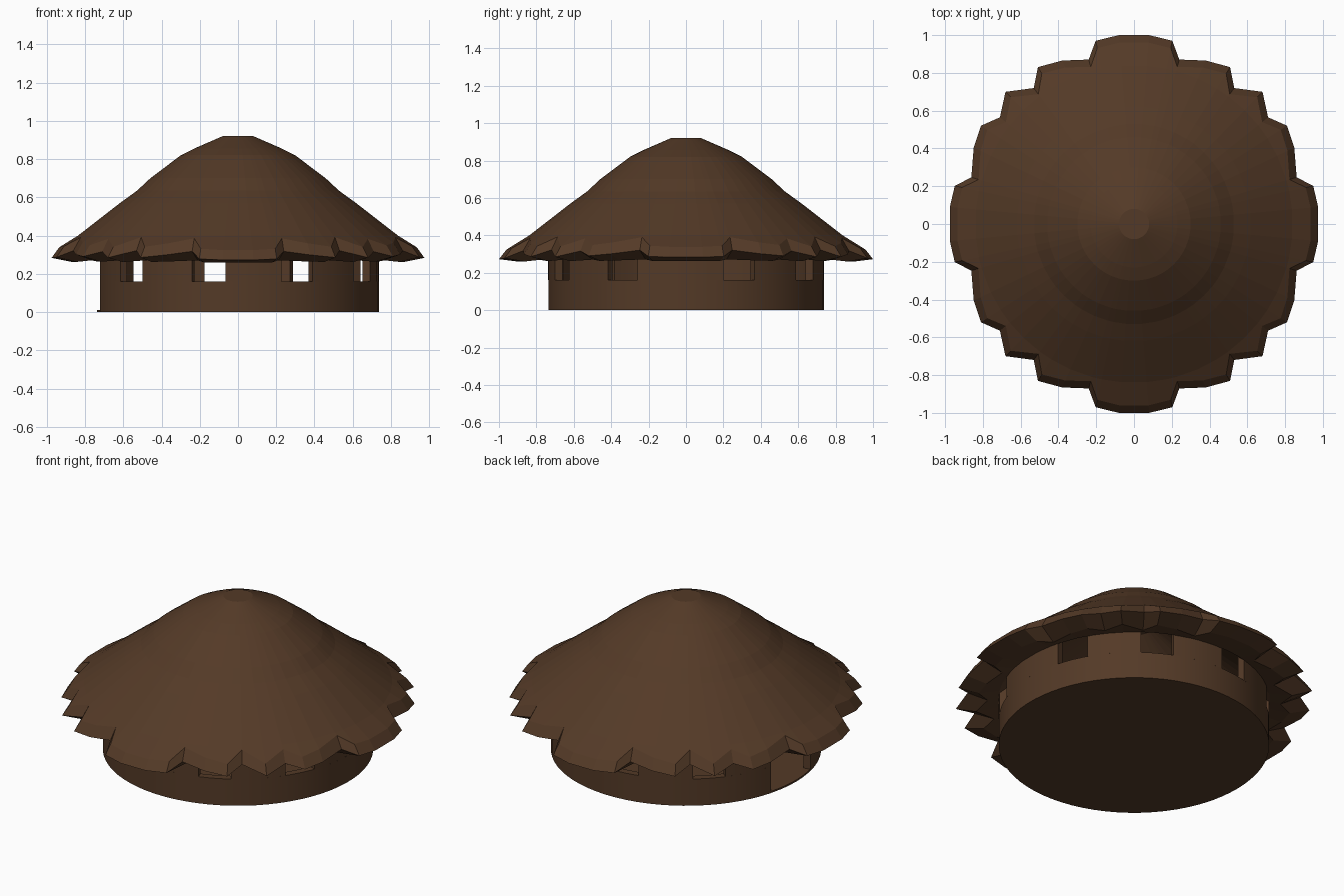
import bpy, bmesh, math

if "Cube" in bpy.data.objects:
    bpy.data.objects.remove(bpy.data.objects["Cube"])

brown = bpy.data.materials.new("dark_brown_thatch")
brown.diffuse_color = (0.088, 0.042, 0.020, 1)
brown.use_nodes = True
brown.node_tree.nodes["Principled BSDF"].inputs["Base Color"].default_value = brown.diffuse_color


def finish(name, bm):
    bmesh.ops.recalc_face_normals(bm, faces=bm.faces[:])
    me = bpy.data.meshes.new(name)
    bm.to_mesh(me)
    bm.free()
    me.materials.append(brown)
    ob = bpy.data.objects.new(name, me)
    bpy.context.collection.objects.link(ob)
    return ob


def polar(r, deg, z):
    a = math.radians(deg)
    return (r * math.cos(a), r * math.sin(a), z)


def curved_block(bm, a0, a1, z0, z1, r0=0.695, r1=0.737):
    """Closed piece of ring wall between two angles and two heights."""
    n = max(2, round((a1 - a0) / 5))
    rows = []
    for i in range(n + 1):
        a = a0 + (a1 - a0) * i / n
        rows.append([bm.verts.new(polar(r, a, z))
                     for r, z in ((r0, z0), (r1, z0), (r1, z1), (r0, z1))])
    for p, q in zip(rows, rows[1:]):
        for k in range(4):
            bm.faces.new((p[k], p[(k + 1) % 4], q[(k + 1) % 4], q[k]))
    bm.faces.new(rows[0])
    bm.faces.new(rows[-1])


# Round wall: low band with a door gap, then posts between the windows
DOOR, DOOR_HALF, WIN_HALF = 178, 14, 7
windows = [-139.6, -102, -65, -27.5, 22.8, 60, 97.5, 135]
bm = bmesh.new()
curved_block(bm, DOOR - 360 + DOOR_HALF, DOOR - DOOR_HALF, 0, 0.16)
edges = [DOOR - 360 + DOOR_HALF]
for w in windows:
    edges += [w - WIN_HALF, w + WIN_HALF]
edges.append(DOOR - DOOR_HALF)
for a0, a1 in zip(edges[::2], edges[1::2]):
    curved_block(bm, a0, a1, 0.16, 0.32)
wall = finish("round_wall", bm)

# Floor disc
bm = bmesh.new()
bmesh.ops.create_cone(bm, cap_ends=True, segments=72, radius1=0.736,
                      radius2=0.736, depth=0.01)
bmesh.ops.translate(bm, verts=bm.verts[:], vec=(0, 0, 0.005))
floor = finish("floor", bm)

for ob in (wall, floor):
    bpy.ops.object.select_all(action='DESELECT')
    ob.select_set(True)
    bpy.context.view_layer.objects.active = ob
    bpy.ops.object.shade_smooth_by_angle(angle=math.radians(30))

# Ragged eave outline: one quadrant (angle, radius), mirrored to all four
quad = [(5.3, .979), (12, .97), (16, .896), (25.5, .94), (32.7, .963),
        (38.5, .907), (45.8, .976), (53.6, .894), (58.5, .974),
        (66.3, .945), (74.6, .903), (78.2, .991), (85.4, 1.003)]
half = quad + [(180 - a, r) for a, r in reversed(quad)]
outline = half + [(a + 180, r) for a, r in half]

# Thatched roof: outer profile, ragged rim, underside and hollow inside
outer = [(.08, .92), (.23, .855), (.30, .82), (.38, .76), (.46, .70),
         (.53, .635), (.62, .57), (.73, .485), (.84, .40)]
inner = [(.74, .285), (.40, .58), (.12, .76)]
bm = bmesh.new()
rings = [[bm.verts.new(polar(r, a, z)) for a, _ in outline] for r, z in outer]
rings.append([bm.verts.new(polar(r - .04, a, .40 - .62 * (r - .88)))
              for a, r in outline])
rings.append([bm.verts.new(polar(r, a, .285 - .45 * (r - .975)))
              for a, r in outline])
rings.append([bm.verts.new(polar(r - .11, a, .262 + .12 * (.975 - r)))
              for a, r in outline])
rings += [[bm.verts.new(polar(r, a, z)) for a, _ in outline] for r, z in inner]
n = len(outline)
for p, q in zip(rings, rings[1:]):
    for i in range(n):
        j = (i + 1) % n
        bm.faces.new((p[i], p[j], q[j], q[i]))
bm.faces.new(rings[0])
bm.faces.new(rings[-1])
finish("thatched_roof", bm)
